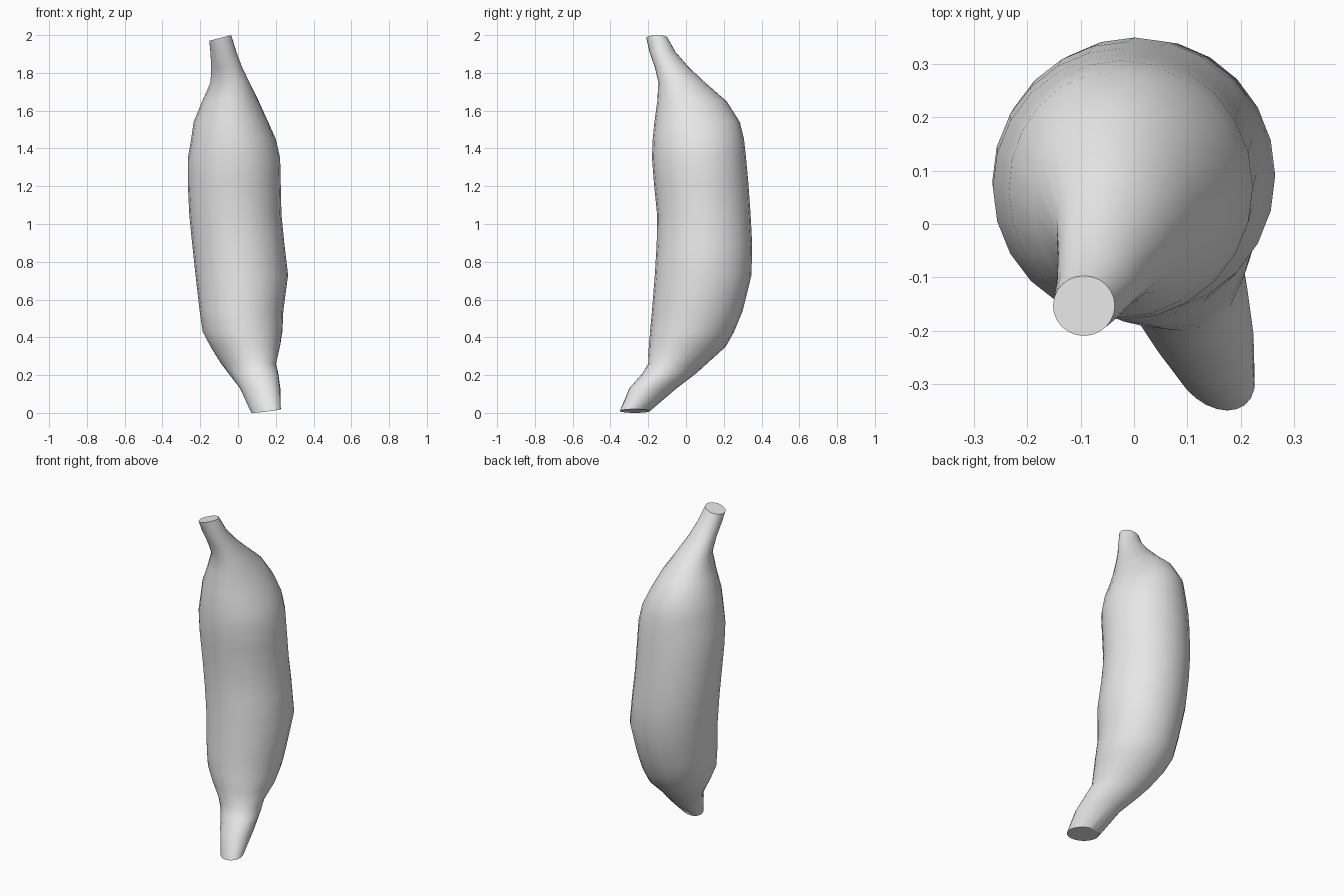
import bpy, bmesh, math

SIDES = 24
# Cross-sections: z, x min, x max, y min, y max, skew (x shift toward the back)
RINGS = [
    (0.01, 0.075, 0.222, -0.350, -0.190, -0.027),
    (0.13, 0.015, 0.220, -0.300, -0.050, -0.030),
    (0.21, -0.045, 0.207, -0.230, 0.055, -0.040),
    (0.26, -0.085, 0.197, -0.200, 0.110, -0.035),
    (0.35, -0.145, 0.222, -0.197, 0.210, -0.020),
    (0.43, -0.187, 0.235, -0.190, 0.255, -0.010),
    (0.54, -0.203, 0.240, -0.180, 0.300, 0),
    (0.73, -0.225, 0.265, -0.165, 0.347, 0),
    (0.90, -0.243, 0.245, -0.155, 0.350, 0),
    (1.05, -0.258, 0.230, -0.153, 0.342, 0),
    (1.22, -0.266, 0.226, -0.170, 0.330, 0),
    (1.35, -0.265, 0.223, -0.180, 0.318, 0),
    (1.45, -0.248, 0.200, -0.176, 0.307, 0),
    (1.54, -0.235, 0.160, -0.167, 0.285, -0.005),
    (1.65, -0.190, 0.110, -0.152, 0.215, -0.010),
    (1.75, -0.145, 0.060, -0.146, 0.100, -0.015),
    (1.83, -0.142, 0.022, -0.165, 0.015, -0.010),
    (1.91, -0.146, -0.008, -0.193, -0.055, 0),
    (1.985, -0.152, -0.036, -0.210, -0.097, 0),
]

peel = bpy.data.materials.new("light grey")
peel.diffuse_color = (0.8, 0.8, 0.8, 1)

# Fruit body with both stems, lofted through the cross-sections
bm = bmesh.new()
loops = []
for n, (z, x0, x1, y0, y1, skew) in enumerate(RINGS):
    # the cut ends are slightly tilted
    tilt = 0.015 if n == len(RINGS) - 1 else 0.01 if n == 0 else 0
    loop = []
    for i in range(SIDES):
        a = 2 * math.pi * i / SIDES
        c, s = math.cos(a), math.sin(a)
        loop.append(bm.verts.new(((x0 + x1) / 2 + (x1 - x0) / 2 * c + skew * s,
                                  (y0 + y1) / 2 + (y1 - y0) / 2 * s,
                                  z + tilt * c)))
    loops.append(loop)
for lo, hi in zip(loops, loops[1:]):
    for i in range(SIDES):
        j = (i + 1) % SIDES
        bm.faces.new((lo[i], lo[j], hi[j], hi[i]))
bm.faces.new(loops[0][::-1])
bm.faces.new(loops[-1])
bmesh.ops.recalc_face_normals(bm, faces=bm.faces)

mesh = bpy.data.meshes.new("banana")
bm.to_mesh(mesh)
bm.free()
mesh.materials.append(peel)
banana = bpy.data.objects.new("banana", mesh)
bpy.context.collection.objects.link(banana)
bpy.context.view_layer.objects.active = banana
banana.select_set(True)
bpy.ops.object.shade_smooth_by_angle(angle=math.radians(40))
